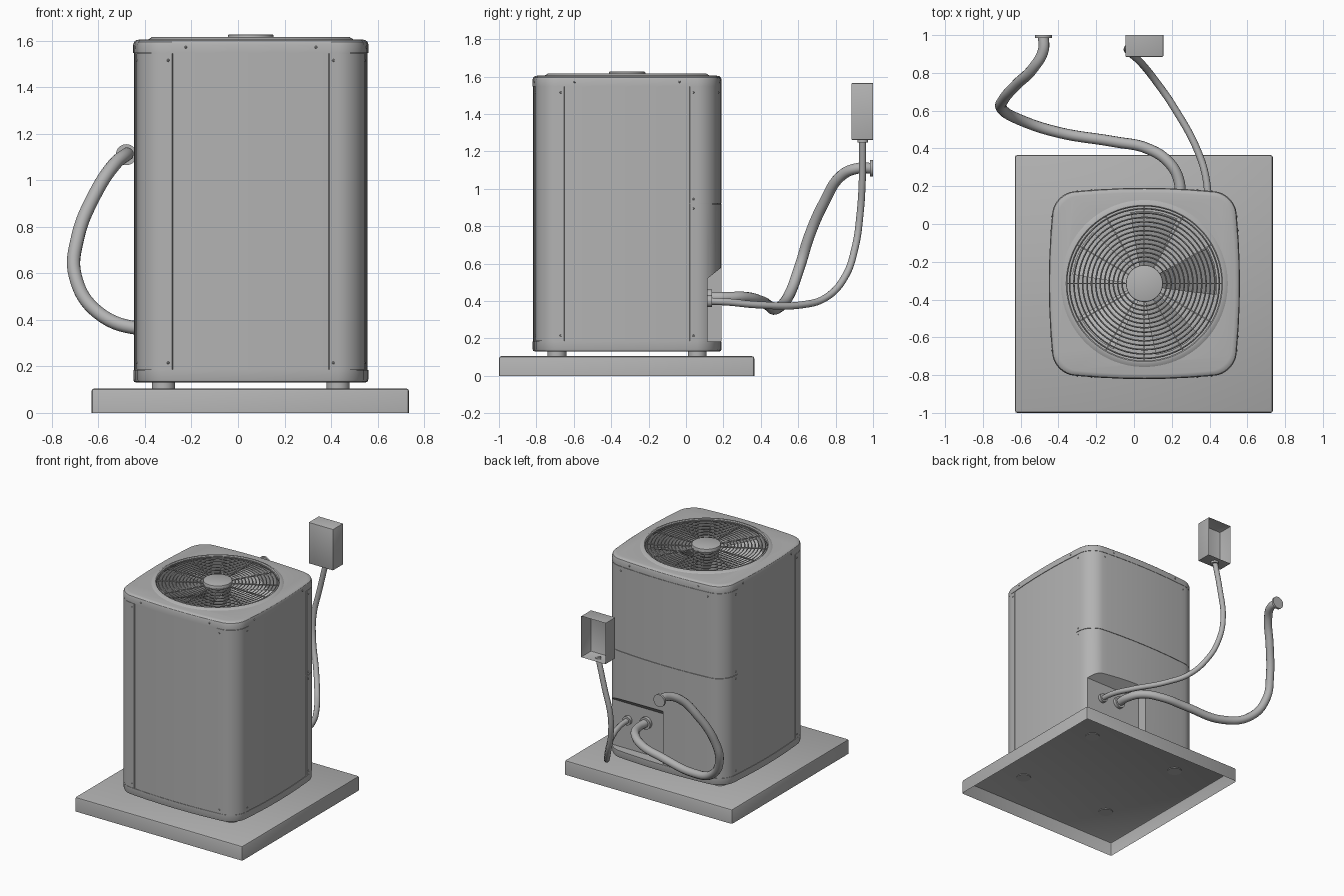
import bpy, bmesh, math
from mathutils import Matrix, Vector

if "Cube" in bpy.data.objects:
    bpy.data.objects.remove(bpy.data.objects["Cube"], do_unlink=True)

CENTRE = Vector((0.055, -0.315, 0))   # plan centre of the cabinet
HALF, RADIUS, BOW = 0.475, 0.10, 0.063

grey = bpy.data.materials.new("plain_grey")
grey.use_nodes = True
grey.diffuse_color = (0.45, 0.45, 0.45, 1)
grey.node_tree.nodes["Principled BSDF"].inputs["Base Color"].default_value = (0.45, 0.45, 0.45, 1)


def activate(obj):
    bpy.ops.object.select_all(action="DESELECT")
    obj.select_set(True)
    bpy.context.view_layer.objects.active = obj


def emit(name, bm, origin=CENTRE, cutters=(), fix=True):
    if fix:
        bmesh.ops.recalc_face_normals(bm, faces=bm.faces)
    mesh = bpy.data.meshes.new(name)
    bm.to_mesh(mesh)
    bm.free()
    mesh.materials.append(grey)
    obj = bpy.data.objects.new(name, mesh)
    obj.location = origin
    bpy.context.collection.objects.link(obj)
    activate(obj)
    for cutter in cutters:
        mod = obj.modifiers.new("cut", "BOOLEAN")
        mod.operation, mod.object, mod.solver = "DIFFERENCE", cutter, "EXACT"
        bpy.ops.object.modifier_apply(modifier=mod.name)
    bpy.ops.object.shade_smooth_by_angle(angle=math.radians(32))
    return obj


def bowed(u, v):
    return (u * (1 + BOW * (1 - (v / HALF) ** 2)), v * (1 + BOW * (1 - (u / HALF) ** 2)))


def turn(u, v, k):
    for _ in range(k):
        u, v = -v, u
    return u, v


def outline(offset=0.0):
    """Rounded square with bowed sides, starting at the middle of the front."""
    inner = HALF - RADIUS
    quarter = [(t, -HALF) for t in (0, 0.115, 0.23, 0.337)]
    for i in range(10):
        a = math.radians(-90 + 10 * i)
        quarter.append((inner + RADIUS * math.cos(a), -inner + RADIUS * math.sin(a)))
    quarter += [(HALF, t) for t in (-0.337, -0.23, -0.115)]
    s = 1 + offset / HALF
    pts = [bowed(*turn(u, v, k)) for k in range(4) for u, v in quarter]
    return [(u * s, v * s) for u, v in pts]


def bridge(bm, rings, close_around=True, close_rings=False):
    n = len(rings[0])
    pairs = list(zip(rings, rings[1:])) + ([(rings[-1], rings[0])] if close_rings else [])
    for a, b in pairs:
        for i in range(n if close_around else n - 1):
            j = (i + 1) % n
            bm.faces.new((a[i], a[j], b[j], b[i]))


def loft(name, levels, cutters=()):
    bm = bmesh.new()
    rings = [[bm.verts.new((u, v, z)) for u, v in outline(off)] for off, z in levels]
    bridge(bm, rings)
    bm.faces.new(rings[0])
    bm.faces.new(rings[-1])
    return emit(name, bm, cutters=cutters)


def skin_panel(name, rule, z0, z1, cutters=()):
    """Thin sheet wrapped on the cabinet wherever the rule holds."""
    bm = bmesh.new()
    keep = [i for i, p in enumerate(outline()) if rule(*p)]
    outer, inner = outline(0.001), outline(-0.015)
    rings = [[bm.verts.new((*loop[i], z)) for i in keep]
             for loop, z in ((outer, z0), (outer, z1), (inner, z1), (inner, z0))]
    bridge(bm, rings, close_around=False, close_rings=True)
    for end in (0, -1):
        bm.faces.new([r[end] for r in rings])
    return emit(name, bm, cutters=cutters)


def lathe(bm, profile, segments=64):
    rings = []
    for i in range(segments):
        a = 2 * math.pi * i / segments
        rings.append([bm.verts.new((r * math.cos(a), r * math.sin(a), z)) for r, z in profile])
    bridge(bm, rings, close_rings=True)


def disc(bm, loc, r, depth, axis="Z", segments=32):
    m = Matrix.Translation(loc)
    if axis == "Y":
        m = m @ Matrix.Rotation(math.pi / 2, 4, "X")
    bmesh.ops.create_cone(bm, cap_ends=True, segments=segments, radius1=r, radius2=r,
                          depth=depth, matrix=m)


def open_box(name, lo, hi, direction, bevel):
    """Thin box with one side left open."""
    bm = bmesh.new()
    size = Vector(hi) - Vector(lo)
    mid = (Vector(hi) + Vector(lo)) / 2
    bmesh.ops.create_cube(bm, size=1, matrix=Matrix.Translation(mid) @ Matrix.Diagonal((*size, 1)))
    d = Vector(direction)
    hole = [f for f in bm.faces if f.normal.dot(d) > 0.9]
    edges = [e for e in bm.edges if hole[0] not in e.link_faces]
    bmesh.ops.delete(bm, geom=hole, context="FACES_ONLY")
    bmesh.ops.bevel(bm, geom=edges, offset=bevel, segments=2, profile=0.5, affect="EDGES")
    return emit(name, bm, origin=(0, 0, 0), fix=False)


def hose(name, points, radius):
    curve = bpy.data.curves.new(name, "CURVE")
    curve.dimensions = "3D"
    curve.bevel_depth, curve.bevel_resolution = radius, 4
    curve.resolution_u, curve.use_fill_caps = 8, True
    spline = curve.splines.new("BEZIER")
    spline.bezier_points.add(len(points) - 1)
    for bp, p in zip(spline.bezier_points, points):
        bp.co = p
        bp.handle_left_type = bp.handle_right_type = "AUTO"
    curve.materials.append(grey)
    obj = bpy.data.objects.new(name, curve)
    bpy.context.collection.objects.link(obj)
    activate(obj)
    bpy.ops.object.convert(target="MESH")
    bpy.ops.object.shade_smooth_by_angle(angle=math.radians(40))


# Cutters: service recess at the rear corner, and the fan well
bm = bmesh.new()
section = [(0.43, 0.1), (0.43, 0.52), (0.505, 0.58), (0.7, 0.736), (0.7, 0.1)]
ends = [[bm.verts.new((x, y, z)) for y, z in section] for x in (0, 1)]
bridge(bm, ends)
for ring in ends:
    bm.faces.new(ring)
recess = emit("recess_cutter", bm)
bm = bmesh.new()
disc(bm, (0, 0, 1.5), 0.415, 0.6, segments=64)
well = emit("well_cutter", bm)

# Pad and feet
open_box("ground_pad", (-0.63, -1, 0), (0.735, 0.365, 0.105), (0, 0, -1), 0.012)
bm = bmesh.new()
for sx in (-1, 1):
    for sy in (-1, 1):
        disc(bm, (sx * 0.375, sy * 0.375, 0.12), 0.05, 0.04)
emit("feet", bm)

# Cabinet
loft("base_tray", [(-0.012, 0.13), (-0.003, 0.134), (0, 0.143), (0, 0.185)])
loft("cabinet_core", [(-0.003, 0.185), (-0.003, 1.55)], (recess, well))
loft("top_cover", [(0.001, 1.548), (0.001, 1.582), (-0.003, 1.595), (-0.011, 1.602), (-0.024, 1.605)], (well,))
skin_panel("left_front_post", lambda u, v: u > 0.33 and v < -0.33, 0.187, 1.546)
skin_panel("right_front_post", lambda u, v: u < -0.33 and v < -0.33, 0.187, 1.546)
skin_panel("rear_lower_panel", lambda u, v: v > 0.33, 0.187, 0.919, (recess,))
skin_panel("rear_upper_panel", lambda u, v: v > 0.33, 0.922, 1.546)

# Screws on the cover and the panel edges
bm = bmesh.new()
spots = [(k, t, z) for k in range(4) for t in (-0.355, 0.355) for z in (0.215, 1.515)]
spots += [(k, t, 1.572) for k in range(4) for t in (-0.28, 0.28)]
spots += [(k, t, z) for k, t in ((1, 0.355), (3, -0.355)) for z in (0.895, 0.945)]
for k, t, z in spots:
    if k == 2 and t < 0 and z < 0.5:
        continue
    u, v = turn(*bowed(t, -HALF), k)
    bmesh.ops.create_uvsphere(bm, u_segments=8, v_segments=6, radius=0.006,
                              matrix=Matrix.Translation((u, v, z)))
emit("screws", bm)

# Fan guard: rim, wire rings, spokes and hub cap
bm = bmesh.new()
lathe(bm, [(0.408, 1.59), (0.408, 1.61), (0.414, 1.616), (0.424, 1.616), (0.445, 1.603), (0.445, 1.59)], 96)
emit("guard_rim", bm)
bm = bmesh.new()
for i in range(13):
    r, w = 0.118 + 0.0232 * i, 0.0042
    lathe(bm, [(r - w, 1.608), (r, 1.608 + w), (r + w, 1.608), (r, 1.608 - w)], 72)
emit("guard_rings", bm)
bm = bmesh.new()
for i in range(12):
    m = Matrix.Rotation(math.tau * i / 12, 4, "Z") @ Matrix.Translation((0.25, 0, 1.602))
    bmesh.ops.create_cube(bm, size=1, matrix=m @ Matrix.Diagonal((0.325, 0.007, 0.008, 1)))
emit("guard_spokes", bm)
bm = bmesh.new()
disc(bm, (0, 0, 1.612), 0.098, 0.03, segments=48)
rim = [e for e in bm.edges if all(v.co.z > 1.62 for v in e.verts)]
bmesh.ops.bevel(bm, geom=rim, offset=0.006, segments=2, profile=0.5, affect="EDGES")
emit("hub_cap", bm)

# Fan below the guard
bm = bmesh.new()
disc(bm, (0, 0, 1.4), 0.085, 0.4)
emit("fan_motor", bm)
bm = bmesh.new()
for k in range(5):
    rows = []
    for r, spread in ((0.08, 0.45), (0.23, 0.36), (0.385, 0.33)):
        row = []
        for s in (-1, -0.33, 0.33, 1):
            a = math.tau * k / 5 + s * spread + math.radians(10)
            row.append(bm.verts.new((r * math.cos(a), r * math.sin(a), 1.52 + 0.045 * s)))
        rows.append(row)
    bridge(bm, rows, close_around=False)
bmesh.ops.solidify(bm, geom=bm.faces[:], thickness=0.005)
emit("fan_blades", bm)

# Refrigerant hose, wiring conduit and their collars
hose("large_hose", [(0.24, 0.11, 0.42), (0.24, 0.22, 0.42), (0.19, 0.32, 0.42), (0.07, 0.40, 0.40),
                    (-0.1, 0.435, 0.38), (-0.4, 0.485, 0.36), (-0.6, 0.55, 0.43), (-0.7, 0.61, 0.59),
                    (-0.69, 0.66, 0.75), (-0.62, 0.74, 0.93), (-0.53, 0.83, 1.07),
                    (-0.48, 0.92, 1.11), (-0.48, 0.998, 1.11)], 0.029)
hose("wiring_conduit", [(0.39, 0.11, 0.40), (0.385, 0.22, 0.395), (0.34, 0.38, 0.38), (0.21, 0.62, 0.38),
                        (0.12, 0.75, 0.42), (0.04, 0.85, 0.53), (-0.02, 0.905, 0.69),
                        (-0.035, 0.93, 0.86), (0.005, 0.943, 1.06), (0.055, 0.945, 1.27)], 0.019)
bm = bmesh.new()
disc(bm, (0.24, 0.126, 0.42), 0.043, 0.024, "Y")
disc(bm, (0.39, 0.126, 0.40), 0.032, 0.024, "Y")
disc(bm, (-0.48, 0.992, 1.11), 0.045, 0.016, "Y")
disc(bm, (0.055, 0.945, 1.255), 0.028, 0.016)
emit("collars", bm, origin=(0, 0, 0))

# Wall box, open towards the wall
open_box("disconnect_box", (-0.045, 0.885, 1.262), (0.155, 1, 1.565), (0, 1, 0), 0.004)

for cutter in (recess, well):
    bpy.data.objects.remove(cutter, do_unlink=True)
